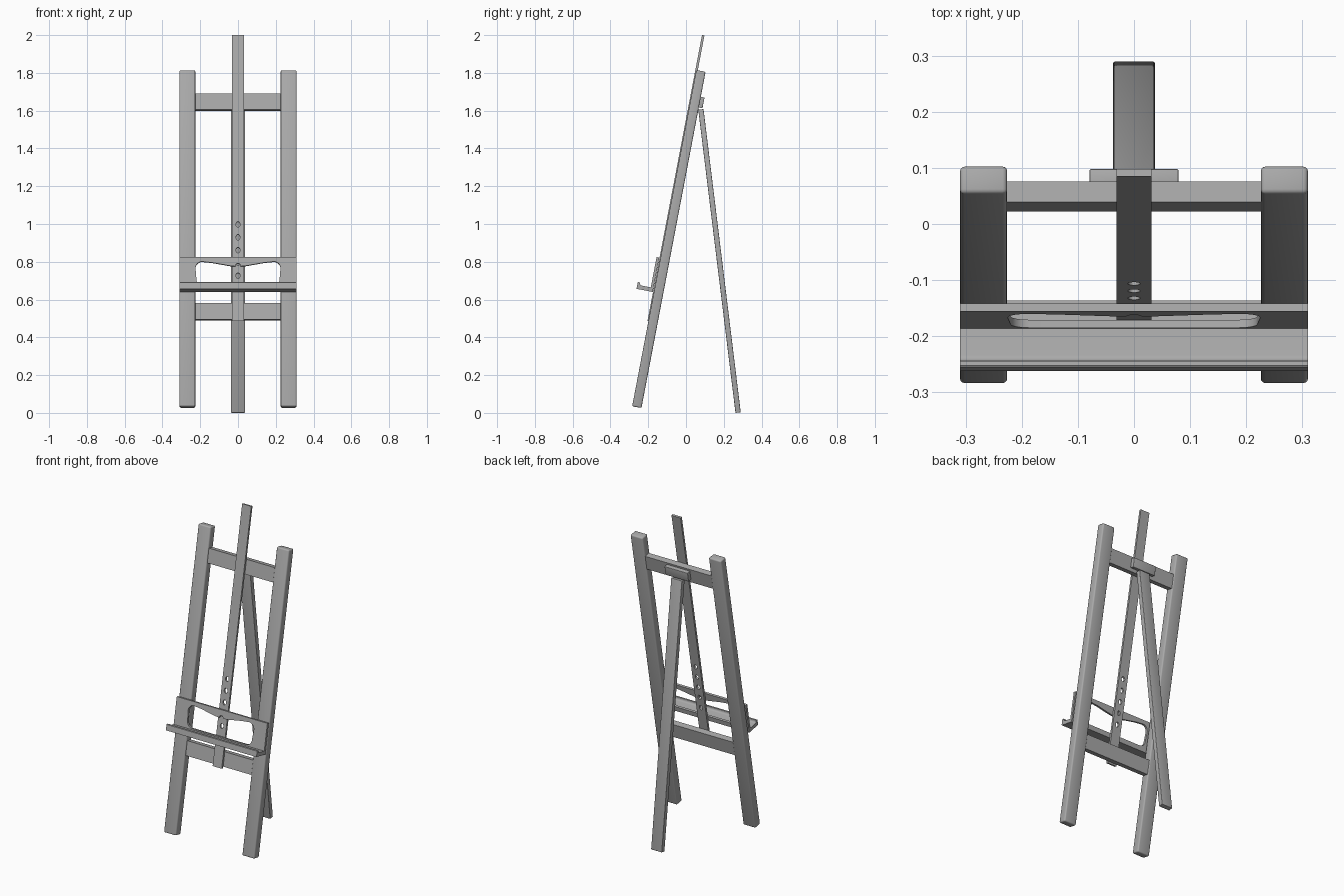
import bpy, bmesh
from math import sin, cos, pi, radians
from mathutils import Matrix

if "Cube" in bpy.data.objects:
    bpy.data.objects.remove(bpy.data.objects["Cube"], do_unlink=True)

# Single grey finish
GREY = (0.4, 0.4, 0.4, 1)
mat = bpy.data.materials.new("plain_grey")
mat.use_nodes = True
mat.diffuse_color = GREY
mat.node_tree.nodes["Principled BSDF"].inputs["Base Color"].default_value = GREY

# Leaning frame: x across, y depth from the front of the uprights, z up the slope
LEAN = Matrix.Translation((0, -0.285, 0.035)) @ Matrix.Rotation(radians(-10.8), 4, 'X')
PROP = Matrix.Translation((0, 0.262, 0)) @ Matrix.Rotation(radians(7), 4, 'X')


def finish(name, mesh, matrix):
    mesh.transform(matrix)
    mesh.materials.clear()
    mesh.materials.append(mat)
    obj = bpy.data.objects.new(name, mesh)
    bpy.context.collection.objects.link(obj)
    bpy.ops.object.select_all(action='DESELECT')
    obj.select_set(True)
    bpy.context.view_layer.objects.active = obj
    bpy.ops.object.shade_smooth_by_angle(angle=radians(35))
    return obj


def box(name, xs, ys, zs, matrix=LEAN, bevel=0.0):
    bm = bmesh.new()
    bmesh.ops.create_cube(bm, size=1)
    for v in bm.verts:
        for i, (lo, hi) in enumerate((xs, ys, zs)):
            v.co[i] = lo if v.co[i] < 0 else hi
    if bevel:
        bmesh.ops.bevel(bm, geom=bm.edges[:], offset=bevel, segments=3,
                        profile=0.5, affect='EDGES')
    mesh = bpy.data.meshes.new(name)
    bm.to_mesh(mesh)
    bm.free()
    return finish(name, mesh, matrix)


def plate(name, loops, ys):
    """Flat board with holes: the first loop is the outline, the rest are cut out."""
    curve = bpy.data.curves.new(name, 'CURVE')
    curve.dimensions = '2D'
    curve.fill_mode = 'BOTH'
    curve.extrude = (ys[1] - ys[0]) / 2
    for loop in loops:
        spline = curve.splines.new('POLY')
        spline.points.add(len(loop) - 1)
        for p, (x, z) in zip(spline.points, loop):
            p.co = (x, z, 0, 1)
        spline.use_cyclic_u = True
    temp = bpy.data.objects.new(name + "_curve", curve)
    bpy.context.collection.objects.link(temp)
    bpy.context.view_layer.update()
    deps = bpy.context.evaluated_depsgraph_get()
    mesh = bpy.data.meshes.new_from_object(temp.evaluated_get(deps))
    bpy.data.objects.remove(temp, do_unlink=True)
    bm = bmesh.new()
    bm.from_mesh(mesh)
    bmesh.ops.remove_doubles(bm, verts=bm.verts[:], dist=0.00001)
    bmesh.ops.recalc_face_normals(bm, faces=bm.faces[:])
    bm.to_mesh(mesh)
    bm.free()
    stand = Matrix.Translation((0, sum(ys) / 2, 0)) @ Matrix.Rotation(pi / 2, 4, 'X')
    return finish(name, mesh, LEAN @ stand)


def rect(x, z0, z1):
    return [(-x, z0), (x, z0), (x, z1), (-x, z1)]


def arc(cx, cz, rx, rz, start, end, n=8):
    angles = [radians(start + (end - start) * i / n) for i in range(n + 1)]
    return [(cx + rx * cos(a), cz + rz * sin(a)) for a in angles]


# Uprights
for side, x in (("left", 0.268), ("right", -0.268)):
    box(side + "_upright", (x - 0.042, x + 0.042), (0, 0.05), (0, 1.812), bevel=0.008)

# Crossbars and the hinge block behind the upper one
for name, z in (("lower_crossbar", 0.47), ("upper_crossbar", 1.60)):
    box(name, (-0.232, 0.232), (0.008, 0.045), (z, z + 0.087))
box("hinge_block", (-0.079, 0.079), (0.045, 0.07), (1.62, 1.677), bevel=0.002)

# Rear prop leg
box("rear_leg", (-0.037, 0.037), (0, 0.028), (0, 1.617), PROP, bevel=0.003)

# Centre mast with peg holes
holes = [arc(0, 0.703 + 0.069 * i, 0.011, 0.015, 0, 342, 19) for i in range(5)]
plate("centre_mast", [rect(0.031, 0.46, 2.0)] + holes, (-0.005, 0.008))

# Back board of the tray, with its shaped opening and peg notch
half = arc(0, 0.752, 0.014, 0.014, 90, 0, 6)
half += [(0.04, 0.753), (0.09, 0.762), (0.14, 0.771)]
half += arc(0.19, 0.74, 0.035, 0.036, 90, 0)
half += arc(0.185, 0.679, 0.035, 0.035, 0, -90)
opening = half + [(-x, z) for x, z in reversed(half[1:])]
plate("tray_back_board", [rect(0.31, 0.615, 0.80), opening], (-0.021, -0.0065))

# Tray shelf with a filleted front lip, swept across the width
profile = [(-0.021, 0.615), (-0.094, 0.615), (-0.094, 0.649), (-0.091, 0.652), (-0.083, 0.652)]
profile += arc(-0.069, 0.650, 0.013, 0.013, 180, 270, 5) + [(-0.021, 0.637)]
bm = bmesh.new()
face = bm.faces.new([bm.verts.new((-0.31, y, z)) for y, z in profile])
swept = bmesh.ops.extrude_face_region(bm, geom=[face])["geom"]
bmesh.ops.translate(bm, vec=(0.62, 0, 0),
                    verts=[g for g in swept if isinstance(g, bmesh.types.BMVert)])
bmesh.ops.recalc_face_normals(bm, faces=bm.faces[:])
shelf = bpy.data.meshes.new("tray_shelf")
bm.to_mesh(shelf)
bm.free()
finish("tray_shelf", shelf, LEAN)
